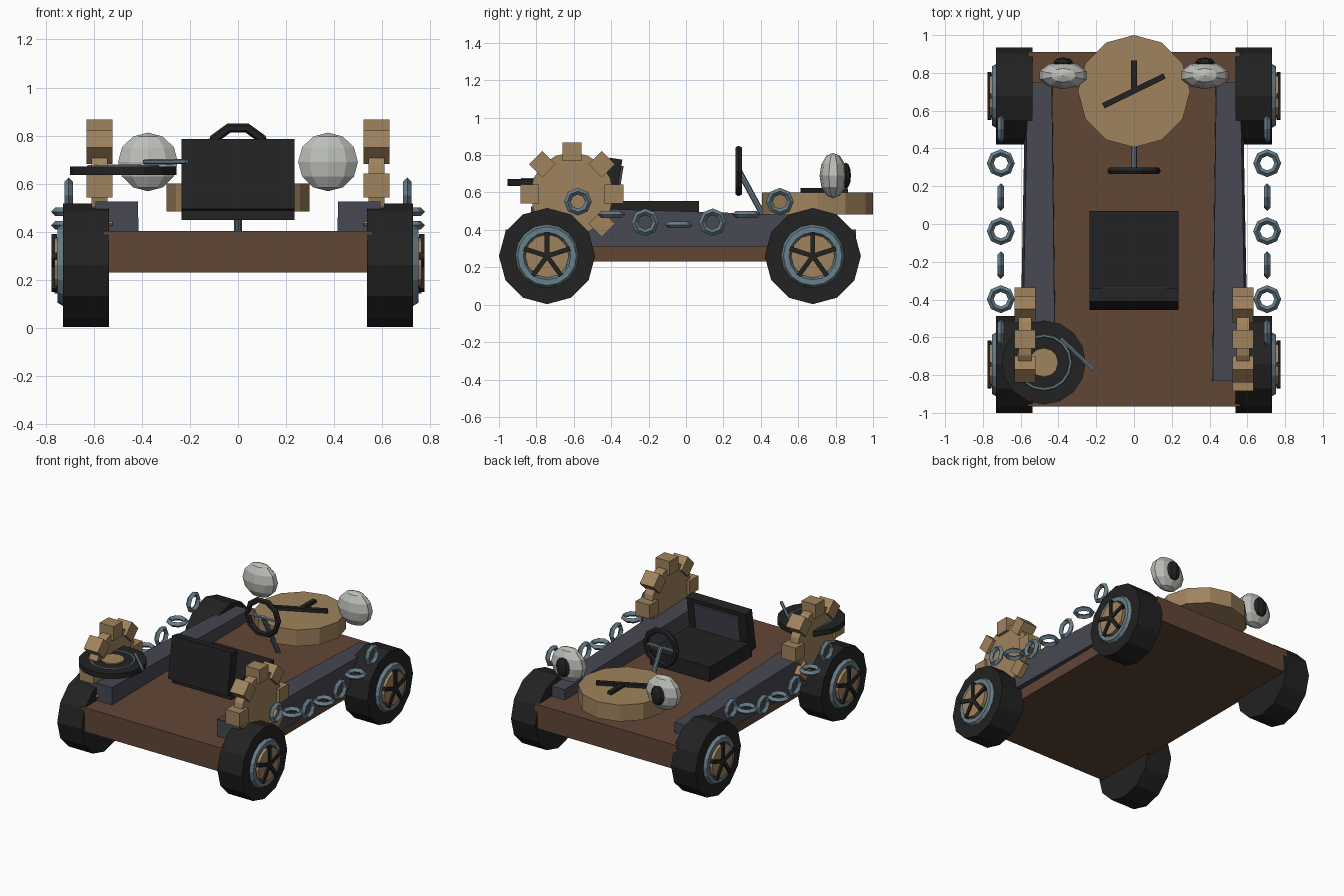
import bpy, bmesh, math
from mathutils import Vector, Matrix

if "Cube" in bpy.data.objects:
    bpy.data.objects.remove(bpy.data.objects["Cube"])

def mat(name, rgb):
    m = bpy.data.materials.new(name)
    lin = [((c / 255 + 0.055) / 1.055) ** 2.4 for c in rgb]
    m.diffuse_color = (*lin, 1)
    m.use_nodes = True
    m.node_tree.nodes["Principled BSDF"].inputs["Base Color"].default_value = m.diffuse_color
    return m

BROWN = mat("brown wood", (97, 70, 53))
TAN = mat("tan brass", (160, 131, 93))
BLACK = mat("black rubber", (34, 34, 34))
SLATE = mat("slate grey", (71, 71, 82))
STEEL = mat("blue steel", (104, 126, 137))
PALE = mat("pale grey", (188, 190, 184))

def finish(name, bm, material):
    bmesh.ops.recalc_face_normals(bm, faces=bm.faces)
    me = bpy.data.meshes.new(name)
    bm.to_mesh(me)
    bm.free()
    me.materials.append(material)
    ob = bpy.data.objects.new(name, me)
    bpy.context.collection.objects.link(ob)
    return ob

ROT = {'x': Matrix.Rotation(math.pi / 2, 4, 'Y'),
       'y': Matrix.Rotation(math.pi / 2, 4, 'X'),
       'z': Matrix.Identity(4)}

def box(name, loc, size, material, rot=Matrix.Identity(4)):
    bm = bmesh.new()
    bmesh.ops.create_cube(bm, size=1, matrix=Matrix.Translation(loc) @ rot @ Matrix.Diagonal((*size, 1)))
    return finish(name, bm, material)

def disc(name, loc, r, depth, n, axis, material):
    bm = bmesh.new()
    bmesh.ops.create_cone(bm, cap_ends=True, segments=n, radius1=r, radius2=r, depth=depth,
                          matrix=Matrix.Translation(loc) @ ROT[axis])
    return finish(name, bm, material)

def rod(name, a, b, r, n, material):
    a, b = Vector(a), Vector(b)
    q = (b - a).to_track_quat('Z', 'Y').to_matrix().to_4x4()
    bm = bmesh.new()
    bmesh.ops.create_cone(bm, cap_ends=True, segments=n, radius1=r, radius2=r, depth=(b - a).length,
                          matrix=Matrix.Translation((a + b) / 2) @ q)
    return finish(name, bm, material)

def ring(name, loc, R, r, n, m, axis, material):
    bm = bmesh.new()
    M = Matrix.Translation(loc) @ ROT[axis]
    v = []
    for i in range(n):
        a = 2 * math.pi * i / n
        row = []
        for j in range(m):
            b = 2 * math.pi * j / m
            d = R + r * math.cos(b)
            row.append(bm.verts.new(M @ Vector((d * math.cos(a), d * math.sin(a), r * math.sin(b)))))
        v.append(row)
    for i in range(n):
        for j in range(m):
            k, l = (i + 1) % n, (j + 1) % m
            bm.faces.new((v[i][j], v[k][j], v[k][l], v[i][l]))
    return finish(name, bm, material)

def ball(name, loc, radii, u, w, material):
    bm = bmesh.new()
    bmesh.ops.create_uvsphere(bm, u_segments=u, v_segments=w, radius=1,
                              matrix=Matrix.Translation(loc) @ Matrix.Diagonal((*radii, 1)))
    return finish(name, bm, material)

# chassis board
box("chassis", (0, -0.028, 0.316), (1.12, 1.875, 0.172), BROWN)

for s in (-1, 1):
    side = "left" if s < 0 else "right"
    # tapered side rail
    bm = bmesh.new()
    ends = []
    for y, xi, xo, zt in ((-0.83, 0.412, 0.605, 0.525), (0.75, 0.43, 0.575, 0.475)):
        ends.append([bm.verts.new((s * x, y, z)) for x, z in
                     ((xi, 0.31), (xo, 0.31), (xo - 0.012, zt), (xi + 0.005, zt))])
    a, b = ends
    bm.faces.new(a)
    bm.faces.new(b)
    for i in range(4):
        j = (i + 1) % 4
        bm.faces.new((a[i], a[j], b[j], b[i]))
    finish(side + "_rail", bm, SLATE)

    # wheels with rim, hub and five spokes
    for end, y in (("rear", -0.743), ("front", 0.678)):
        p = f"{side}_{end}_"
        disc(p + "tyre", (s * 0.633, y, 0.26), 0.257, 0.193, 12, 'x', BLACK)
        ring(p + "rim", (s * 0.725, y, 0.26), 0.142, 0.03, 16, 6, 'x', STEEL)
        disc(p + "hub", (s * 0.73, y, 0.26), 0.117, 0.07, 12, 'x', TAN)
        for k in range(5):
            R = Matrix.Rotation(k * 2 * math.pi / 5, 4, 'X')
            c = Vector((s * 0.765, y, 0.26)) + R @ Vector((0, 0, 0.065))
            box(p + f"spoke_{k}", c, (0.022, 0.025, 0.13), BLACK, R)

    # toothed gear
    gc = Vector((s * 0.577, -0.61, 0.592))
    disc(side + "_gear", gc, 0.222, 0.068, 16, 'x', TAN)
    for k in range(8):
        R = Matrix.Rotation(k * math.pi / 4, 4, 'X')
        box(side + f"_gear_tooth_{k}", gc + R @ Vector((0, 0, 0.225)), (0.11, 0.1, 0.1), TAN, R)

    # hanging chain, links turned alternately
    for k in range(-3, 4):
        z = 0.427 + 0.124 * (k / 3) ** 2
        ring(side + f"_chain_link_{k + 3}", (s * 0.705, -0.038 + 0.18 * k, z),
             0.056, 0.018, 8, 4, 'x' if k % 2 else 'z', STEEL)

    # headlight with dark lens
    ball(side + "_headlight", (s * 0.375, 0.787, 0.69), (0.131, 0.073, 0.122), 10, 6, PALE)
    ball(side + "_lens", (s * 0.375, 0.855, 0.69), (0.053, 0.027, 0.07), 8, 6, BLACK)

# seat cushion, leaning backrest and its pad
box("seat", (0, -0.17, 0.502), (0.47, 0.48, 0.106), BLACK)
lean = Matrix.Rotation(math.radians(-9), 4, 'X')
bc = Vector((0, -0.398, 0.635))
box("backrest", bc, (0.47, 0.07, 0.295), BLACK, lean)
box("backrest_pad", bc + lean @ Vector((0, 0.04, 0.01)), (0.35, 0.014, 0.21), SLATE, lean)

# steering wheel, spoke and column
ring("steering_wheel", (0, 0.281, 0.715), 0.122, 0.02, 10, 6, 'y', BLACK)
rod("steering_spoke", (-0.115, 0.281, 0.715), (0.115, 0.281, 0.715), 0.011, 6, STEEL)
rod("steering_column", (0, 0.281, 0.72), (0, 0.46, 0.39), 0.016, 8, STEEL)

# clock-like bonnet disc with hands
disc("dial", (0, 0.703, 0.542), 0.297, 0.117, 12, 'z', TAN)
box("dial_hand_long", (0, 0.78, 0.61), (0.03, 0.17, 0.025), BLACK)
box("dial_hand_cross", (0, 0.705, 0.611), (0.36, 0.03, 0.025), BLACK,
    Matrix.Rotation(math.radians(26), 4, 'Z'))

# spare disc on the left rear corner with ring, hub and lever
sx, sy = -0.478, -0.733
disc("spare_tyre", (sx, sy, 0.654), 0.222, 0.036, 16, 'z', BLACK)
ring("spare_ring", (sx, sy, 0.669), 0.142, 0.01, 16, 6, 'z', STEEL)
disc("spare_hub", (sx, sy, 0.67), 0.077, 0.02, 12, 'z', TAN)
rod("spare_lever", (-0.39, -0.605, 0.69), (-0.213, -0.773, 0.692), 0.011, 6, STEEL)
